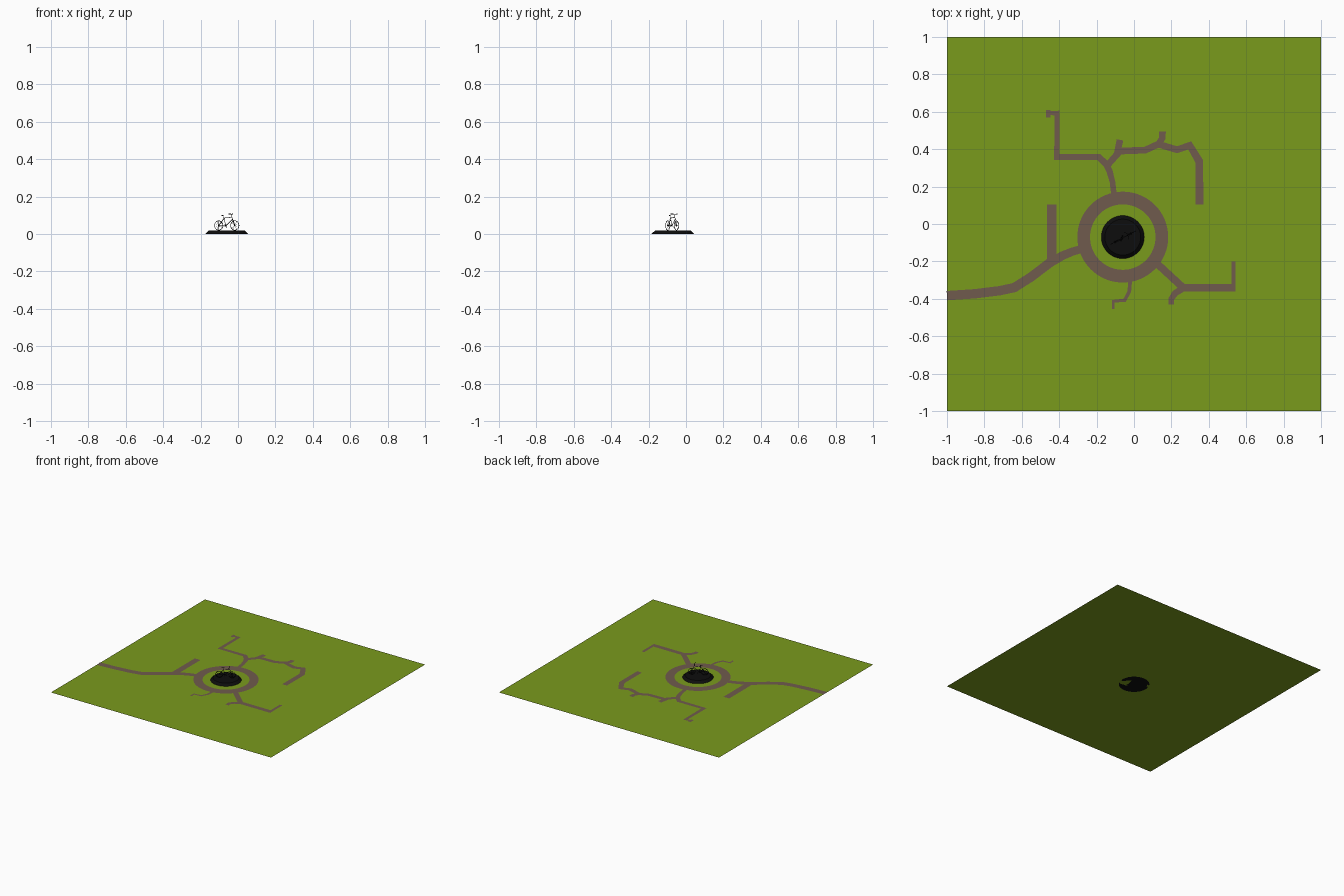
import bpy, bmesh, math
from mathutils import Vector, Matrix

if "Cube" in bpy.data.objects:
    bpy.data.objects.remove(bpy.data.objects["Cube"])

CX, CY = -0.06, -0.07          # roundabout centre
PATH_Z = 0.001


def material(name, rgb):
    m = bpy.data.materials.new(name)
    m.diffuse_color = (*rgb, 1)
    m.use_nodes = True
    m.node_tree.nodes["Principled BSDF"].inputs["Base Color"].default_value = m.diffuse_color
    return m


GRASS = material("grass", (0.195, 0.325, 0.012))
DIRT = material("dirt", (0.16, 0.105, 0.075))
BLACK = material("black", (0.004, 0.004, 0.004))


def finish(name, bm, mat, matrix=None, smooth=False):
    me = bpy.data.meshes.new(name)
    bm.to_mesh(me)
    bm.free()
    ob = bpy.data.objects.new(name, me)
    bpy.context.collection.objects.link(ob)
    me.materials.append(mat)
    if smooth:
        for p in me.polygons:
            p.use_smooth = True
    if matrix:
        ob.matrix_world = matrix
    return ob


def path(name, pts):
    """Flat mitred strip through (x, y, width) points."""
    bm = bmesh.new()
    P = [Vector(p[:2]) for p in pts]
    rows = []
    for i, p in enumerate(P):
        a = (p - P[i - 1]).normalized() if i else (P[1] - p).normalized()
        b = (P[i + 1] - p).normalized() if i < len(P) - 1 else a
        na, nb = Vector((-a.y, a.x)), Vector((-b.y, b.x))
        n = (na + nb).normalized()
        n *= pts[i][2] / 2 / max(n.dot(na), 0.4)
        rows.append([bm.verts.new((*(p + s * n), PATH_Z)) for s in (-1, 1)])
    for r, q in zip(rows, rows[1:]):
        bm.faces.new((r[0], q[0], q[1], r[1]))
    return finish(name, bm, DIRT)


def tube(bm, a, b, r, seg=8):
    a, b = Vector(a), Vector(b)
    d = b - a
    m = Matrix.Translation((a + b) / 2) @ d.to_track_quat('Z', 'Y').to_matrix().to_4x4()
    bmesh.ops.create_cone(bm, cap_ends=True, segments=seg, radius1=r, radius2=r,
                          depth=d.length, matrix=m)


def torus(bm, c, R, r, nu=36, nv=8):
    """Ring standing in the xz plane."""
    g = []
    for i in range(nu):
        u = 2 * math.pi * i / nu
        ring = []
        for j in range(nv):
            v = 2 * math.pi * j / nv
            k = R + r * math.cos(v)
            ring.append(bm.verts.new((c[0] + k * math.cos(u), c[1] + r * math.sin(v),
                                      c[2] + k * math.sin(u))))
        g.append(ring)
    for i in range(nu):
        for j in range(nv):
            h, k = (i + 1) % nu, (j + 1) % nv
            bm.faces.new((g[i][j], g[i][k], g[h][k], g[h][j]))
    bmesh.ops.recalc_face_normals(bm, faces=bm.faces)


# Lawn
bm = bmesh.new()
bmesh.ops.create_grid(bm, x_segments=1, y_segments=1, size=1)
finish("lawn", bm, GRASS)

# Ring path
bm = bmesh.new()
N = 64
rings = [[bm.verts.new((CX + r * math.cos(2 * math.pi * i / N),
                        CY + r * math.sin(2 * math.pi * i / N), PATH_Z)) for i in range(N)]
         for r in (0.175, 0.243)]
for i in range(N):
    j = (i + 1) % N
    bm.faces.new((rings[0][i], rings[1][i], rings[1][j], rings[0][j]))
finish("ring_path", bm, DIRT)

# Branching paths
path("west_road", [(-1, -.383, .05), (-.85, -.373, .05), (-.72, -.357, .05), (-.64, -.34, .05),
                   (-.55, -.283, .05), (-.45, -.207, .05), (-.38, -.168, .046),
                   (-.33, -.148, .044), (-.27, -.13, .042)])
path("west_spur", [(-.44, .105, .052), (-.44, -.21, .052)])
path("north_path", [(-.108, .165, .03), (-.115, .225, .03), (-.13, .28, .033), (-.147, .318, .036),
                    (-.188, .358, .034), (-.412, .358, .03), (-.412, .593, .026),
                    (-.45, .593, .02)])
path("north_path_end", [(-.458, .57, .024), (-.458, .61, .024)])
path("northeast_path", [(-.15, .305, .034), (-.075, .39, .036), (.06, .395, .036),
                        (.13, .427, .036), (.23, .397, .036), (.298, .42, .036),
                        (.349, .335, .042), (.349, .105, .043)])
path("northeast_stub_a", [(-.09, .38, .034), (-.075, .45, .036)])
path("northeast_stub_b", [(.13, .425, .034), (.152, .46, .034), (.152, .495, .036)])
path("southeast_path", [(.105, -.195, .04), (.262, -.34, .04), (.532, -.34, .04)])
path("southeast_corner", [(.532, -.36, .024), (.532, -.2, .024)])
path("southeast_stub", [(.275, -.335, .036), (.22, -.37, .034), (.2, -.4, .03), (.2, -.43, .03)])
path("south_path", [(-.02, -.3, .02), (-.025, -.36, .02), (-.05, -.408, .018),
                    (-.11, -.413, .014), (-.11, -.455, .014)])

# Plinth
bm = bmesh.new()
bmesh.ops.create_cone(bm, cap_ends=True, segments=48, radius1=0.115, radius2=0.096, depth=0.018,
                      matrix=Matrix.Translation((CX, CY, 0.009)))
finish("plinth", bm, BLACK)

# Bicycle, built along x then turned on the plinth
TURN = Matrix.Translation((CX, CY - 0.004, 0)) @ Matrix.Rotation(math.radians(28), 4, 'Z')
HZ, WR = 0.0455, 0.025
for name, x in (("rear_wheel", -.049), ("front_wheel", .049)):
    bm = bmesh.new()
    torus(bm, (x, 0, HZ), WR, 0.0016)
    tube(bm, (x, -.005, HZ), (x, .005, HZ), 0.002)
    for k in range(12):
        a = math.tau * k / 12
        tube(bm, (x, 0, HZ), (x + WR * math.cos(a), 0, HZ + WR * math.sin(a)), 0.0004, 4)
    finish(name, bm, BLACK, TURN, True)

# Frame
bm = bmesh.new()
crank, seat, head, crown = (-.006, 0, .043), (-.017, 0, .085), (.031, 0, .09), (.035, 0, .079)
for a, b in ((crank, seat), (seat, head), (crank, crown), (head, crown)):
    tube(bm, a, b, 0.0015)
for s in (-.004, .004):
    tube(bm, crank, (-.049, s, HZ), 0.001)
    tube(bm, (-.017, s / 2, .083), (-.049, s, HZ), 0.001)
    tube(bm, crown, (.037, s, .073), 0.0013)
    tube(bm, (.037, s, .073), (.049, s, HZ), 0.0012)
finish("bicycle_frame", bm, BLACK, TURN)

# Saddle and post
bm = bmesh.new()
tube(bm, seat, (-.0205, 0, .098), 0.0012)
bmesh.ops.create_cone(bm, cap_ends=True, segments=8, radius1=0.0055, radius2=0.0018, depth=0.02,
                      matrix=Matrix.Translation((-.02, 0, .099)) @ Matrix.Diagonal((1, 1, .35, 1))
                      @ Matrix.Rotation(math.pi / 2, 4, 'Y'))
finish("saddle", bm, BLACK, TURN)

# Handlebar
bm = bmesh.new()
tube(bm, head, (.028, 0, .102), 0.0013)
for s in (-1, 1):
    tube(bm, (.028, 0, .102), (.032, s * .01, .107), 0.0012)
    tube(bm, (.032, s * .01, .107), (.022, s * .021, .107), 0.0014)
finish("handlebar", bm, BLACK, TURN)

# Chainring, cranks and pedals
bm = bmesh.new()
torus(bm, (-.006, -.004, .043), 0.006, 0.0008, 20, 6)
tube(bm, (-.006, -.006, .043), (-.006, .006, .043), 0.0015)
for s in (-1, 1):
    end = Vector((-.006 + s * .01, s * .006, .043 - s * .006))
    tube(bm, (-.006, s * .006, .043), end, 0.001)
    tube(bm, end, end + Vector((0, s * .007, 0)), 0.0018, 4)
for z in (.049, .037):
    tube(bm, (-.006, -.004, z), (-.049, -.004, HZ + (z - .043) * .4), 0.0005, 4)
finish("drivetrain", bm, BLACK, TURN)
